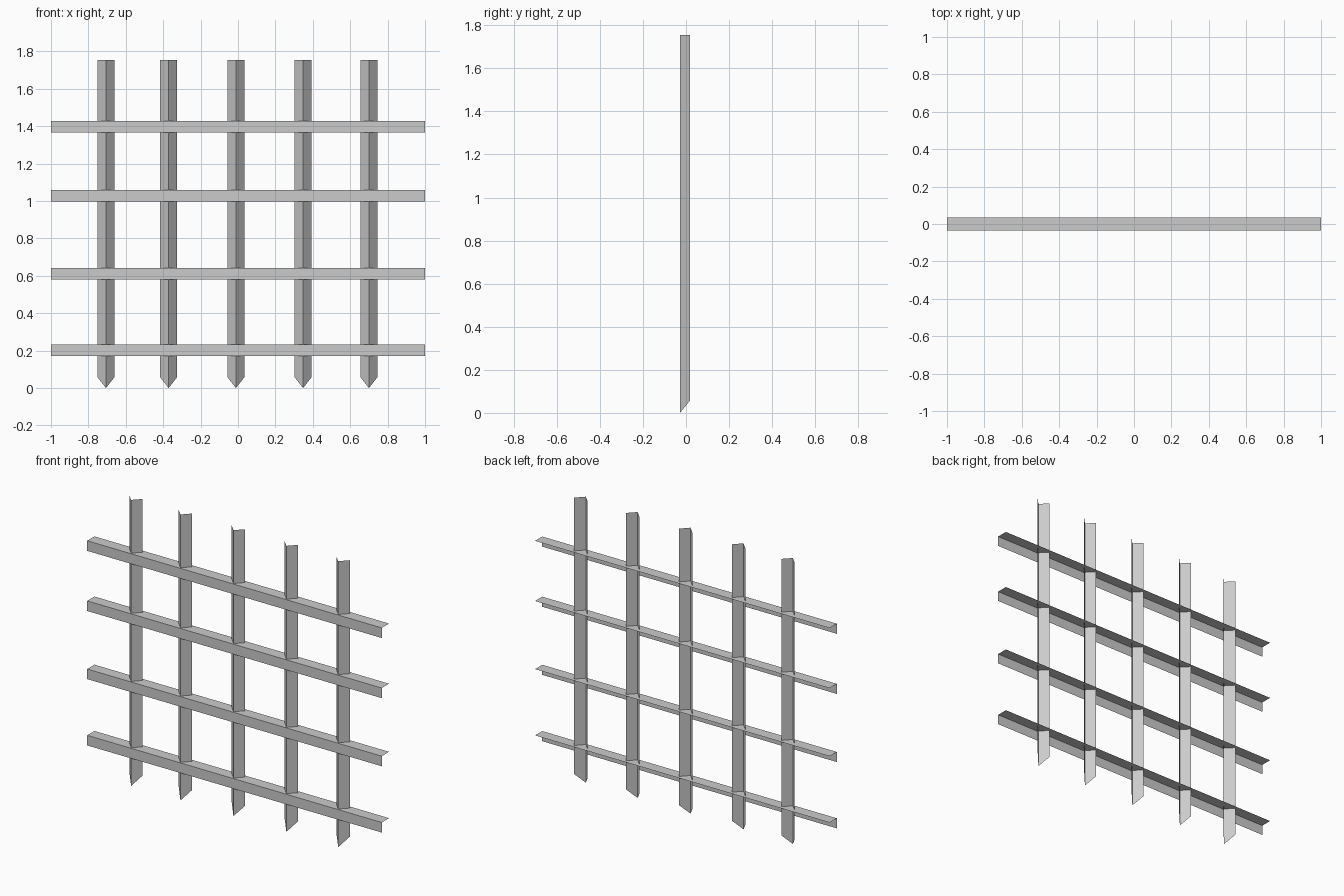
import bpy
import bmesh

cube = bpy.data.objects.get("Cube")
if cube:
    bpy.data.objects.remove(cube, do_unlink=True)

iron = bpy.data.materials.new("grey_iron")
iron.use_nodes = True
GREY = (0.6, 0.6, 0.6, 1)
iron.diffuse_color = GREY
iron.node_tree.nodes["Principled BSDF"].inputs["Base Color"].default_value = GREY


def angle_bar(name, start, end):
    """Open folded sheet: two flanges joining matching three-point end profiles."""
    bm = bmesh.new()
    a = [bm.verts.new(p) for p in start]
    b = [bm.verts.new(p) for p in end]
    for i in range(2):
        bm.faces.new((a[i], a[i + 1], b[i + 1], b[i]))
    mesh = bpy.data.meshes.new(name)
    bm.to_mesh(mesh)
    bm.free()
    mesh.materials.append(iron)
    obj = bpy.data.objects.new(name, mesh)
    bpy.context.collection.objects.link(obj)


# Upright bars: V section with the ridge forward, bottom cut to a point
HALF, RIDGE, BACK = 0.0455, -0.028, 0.019
TOP, SHOULDER = 1.755, 0.058
for n, x in enumerate((-0.706, -0.371, -0.011, 0.348, 0.7), 1):
    section = [(x - HALF, BACK), (x, RIDGE), (x + HALF, BACK)]
    foot = [(px, py, 0 if py == RIDGE else SHOULDER) for px, py in section]
    head = [(px, py, TOP) for px, py in section]
    angle_bar(f"upright_bar_{n}", foot, head)

# Cross bars: L section with a vertical front flange and a flat top flange
FRONT, REAR, DROP = -0.034, 0.036, 0.062
for n, z in enumerate((0.234, 0.641, 1.059, 1.428), 1):
    section = [(FRONT, z - DROP), (FRONT, z), (REAR, z)]
    ends = [[(x, y, h) for y, h in section] for x in (1, -1)]
    angle_bar(f"cross_bar_{n}", *ends)
